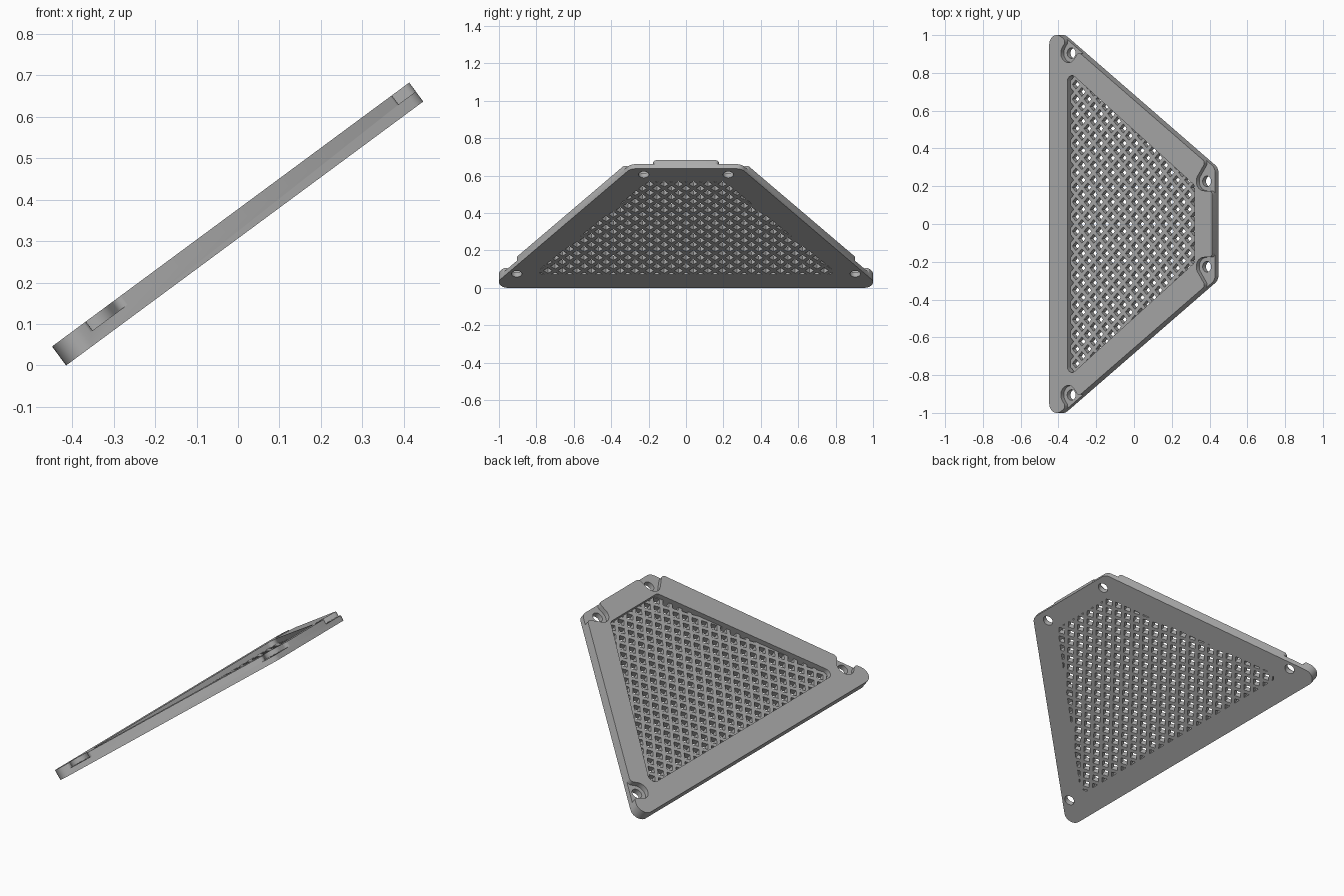
import bpy, bmesh, math
from mathutils import Vector, Matrix

cube = bpy.data.objects.get("Cube")
if cube:
    bpy.data.objects.remove(cube, do_unlink=True)

LENGTH, THICK, FLOOR = 1.072, 0.057, 0.03   # slope length, plate depth, recess floor
TILT = math.atan2(0.637, 0.862)
PLACE = Matrix.Translation((-0.415, 0, 0)) @ Matrix.Rotation(-TILT, 4, 'Y')
EDGE = Vector((0.573, 0.819))               # outward normal of the slanted side

grey = bpy.data.materials.new("plain_grey")
grey.use_nodes = True
grey.diffuse_color = (0.42, 0.42, 0.42, 1)
grey.node_tree.nodes["Principled BSDF"].inputs["Base Color"].default_value = grey.diffuse_color


def arc(centre, radius, start, end, steps=10):
    return [centre + radius * Vector((math.cos(a), math.sin(a)))
            for a in (start + (end - start) * i / steps for i in range(steps + 1))]


def rounded(corners, radius):
    """Convex counter-clockwise polygon with rounded corners."""
    points = []
    for i, c in enumerate(corners):
        a = (c - corners[i - 1]).normalized()
        b = (corners[(i + 1) % len(corners)] - c).normalized()
        turn = math.acos(a.dot(b))
        centre = c - a * radius * math.tan(turn / 2) + Vector((-a.y, a.x)) * radius
        start = math.atan2(-a.x, a.y)
        points += arc(centre, radius, start, start + turn)
    return points


def trapezoid(u0, v0, u1, v1):
    return [Vector(p) for p in ((u0, -v0), (u1, -v1), (u1, v1), (u0, v0))]


def finish(bm, name):
    bmesh.ops.recalc_face_normals(bm, faces=bm.faces[:])
    mesh = bpy.data.meshes.new(name)
    bm.to_mesh(mesh)
    bm.free()
    mesh.materials.append(grey)
    ob = bpy.data.objects.new(name, mesh)
    bpy.context.collection.objects.link(ob)
    return ob


def extrude_up(bm, height):
    new = bmesh.ops.extrude_face_region(bm, geom=bm.faces[:])["geom"]
    bmesh.ops.translate(bm, vec=(0, 0, height),
                        verts=[g for g in new if isinstance(g, bmesh.types.BMVert)])


def prism(name, points, low, high):
    bm = bmesh.new()
    bm.faces.new([bm.verts.new((p.x, p.y, low)) for p in points])
    extrude_up(bm, high - low)
    return finish(bm, name)


def cut(target, points, low, high):
    cutter = prism("cutter", points, low, high)
    cutter.hide_render = True
    mod = target.modifiers.new("cut", 'BOOLEAN')
    mod.operation, mod.solver, mod.object = 'DIFFERENCE', 'EXACT', cutter
    bpy.context.view_layer.objects.active = target
    bpy.ops.object.modifier_apply(modifier=mod.name)
    bpy.data.objects.remove(cutter, do_unlink=True)


def flared_side(hole, out, side, dist, radius=0.05, flare=0.022):
    """One wall of a recess, running from the hole to a flared mouth."""
    t = Vector((-out.y, out.x)) * side
    wall = [hole + t * radius]
    for i in range(7):
        a = math.pi / 2 * i / 6
        wall.append(hole + out * (dist - flare + flare * math.sin(a))
                    + t * (radius + flare * (1 - math.cos(a))))
    wall.append(hole + out * (dist + 0.05) + t * (radius + flare))
    return wall


def recess(hole, out_a, dist_a, out_b, dist_b):
    """Pocket round a hole: wall, arc behind the hole, wall, then outside."""
    wall_a = flared_side(hole, out_a, 1, dist_a)
    wall_b = flared_side(hole, out_b, -1, dist_b)
    start = math.atan2(out_a.y, out_a.x) + math.pi / 2
    end = math.atan2(out_b.y, out_b.x) + 1.5 * math.pi
    back = arc(hole, 0.05, start, end, 20)[1:-1]
    far = hole + (out_a + out_b).normalized() * 0.25
    return wall_a[::-1] + back + wall_b + [far]


# Frame: rounded trapezoid with a window, four pockets and four screw holes
frame = prism("frame", rounded(trapezoid(0, 1.046, LENGTH, 0.297), 0.05), 0, THICK)
window = trapezoid(0.12, 0.815, 0.957, 0.205)
cut(frame, rounded(window, 0.03), -0.1, 0.1)

END = Vector((1, 0))
low_hole, high_hole = Vector((0.126, 0.905)), Vector((1.018, 0.226))
pockets = [(low_hole, recess(low_hole, EDGE, 0.044, EDGE, 0.044)),
           (high_hole, recess(high_hole, EDGE, 0.09, END, LENGTH - high_hole.x))]
for hole, outline in pockets:
    for side in (1, -1):
        mirror = lambda pts: [Vector((p.x, p.y * side)) for p in pts]
        cut(frame, mirror(outline), FLOOR, 0.1)
        cut(frame, mirror(arc(hole, 0.028, 0, math.tau, 24)[:-1]), -0.1, 0.1)

# Mesh panel: crossed diagonal bars, sliced from a sheet that fills the window
PITCH, BAR = 0.055, 0.021
bm = bmesh.new()
bm.faces.new([bm.verts.new((p.x, p.y, 0)) for p in rounded(window, 0.03)])
diagonals = [Vector((1, 1, 0)).normalized(), Vector((1, -1, 0)).normalized()]
for d in diagonals:
    for i in range(-14, 32):
        for offset in (-BAR / 2, BAR / 2):
            bmesh.ops.bisect_plane(bm, geom=bm.verts[:] + bm.edges[:] + bm.faces[:],
                                   plane_co=d * (i * PITCH + offset), plane_no=d, dist=1e-6)


def in_gap(face):
    c = face.calc_center_median()
    return all(abs((c.dot(d) / PITCH + 0.5) % 1 - 0.5) * PITCH > BAR / 2 for d in diagonals)


bmesh.ops.delete(bm, geom=[f for f in bm.faces if in_gap(f)], context='FACES')
extrude_up(bm, FLOOR)
panel = finish(bm, "mesh_panel")

# Tilt both parts into place and shade the round corners smoothly
for ob in (frame, panel):
    ob.matrix_world = PLACE
bpy.ops.object.select_all(action='DESELECT')
frame.select_set(True)
bpy.context.view_layer.objects.active = frame
bpy.ops.object.shade_smooth_by_angle(angle=math.radians(30))
